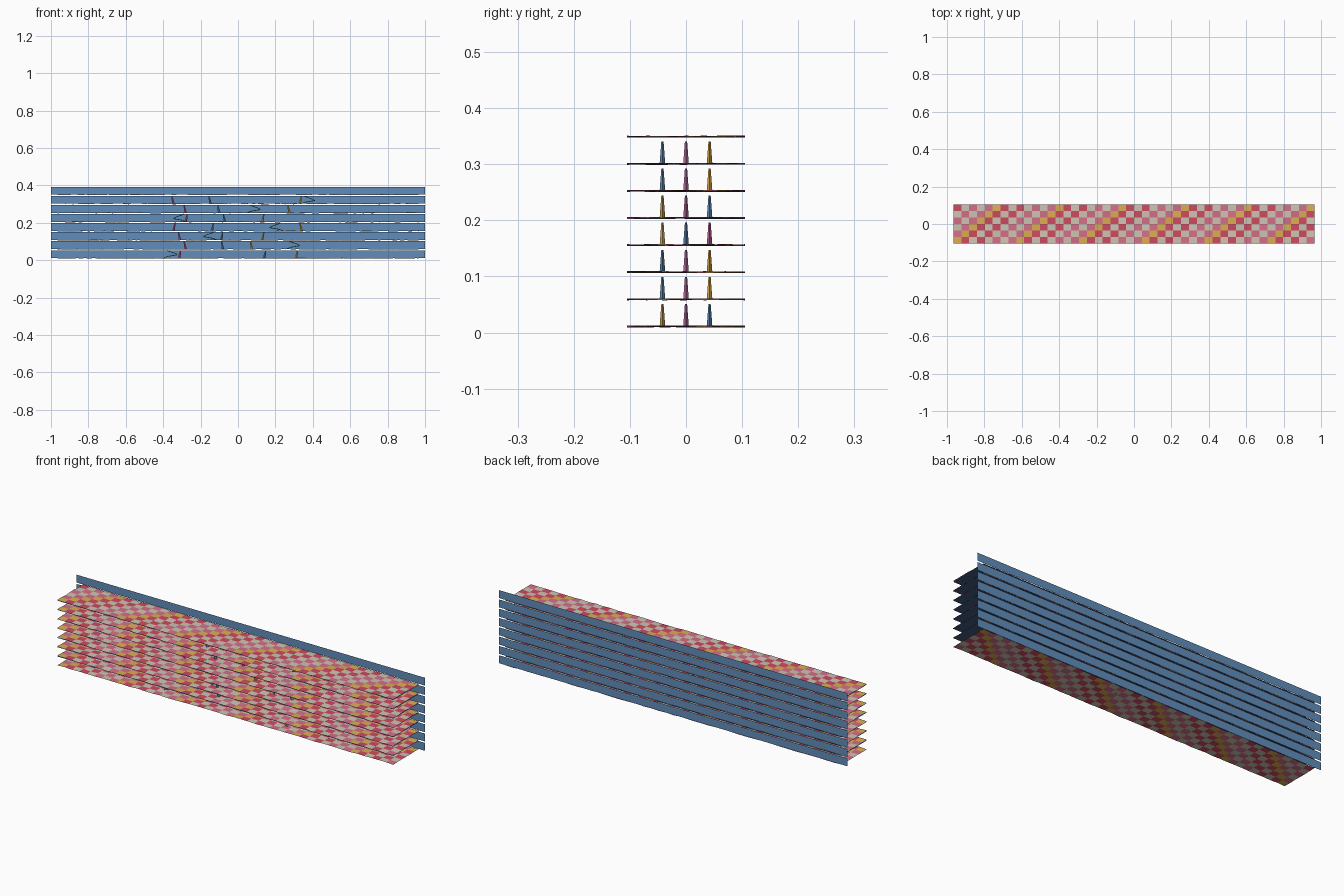
import bpy, bmesh, math, random
from mathutils import Vector

if "Cube" in bpy.data.objects:
    bpy.data.objects.remove(bpy.data.objects["Cube"])

random.seed(4)
STEP, BASE = 0.0483, 0.011
HX, HY = 0.965, 0.105


def mat(name, rgb):
    m = bpy.data.materials.new(name)
    m.diffuse_color = (*rgb, 1)
    m.use_nodes = True
    m.node_tree.nodes["Principled BSDF"].inputs["Base Color"].default_value = m.diffuse_color
    return m


RED = mat("red", (0.62, 0.07, 0.12))
PINK = mat("pink", (0.66, 0.16, 0.25))
CREAM = mat("cream", (0.62, 0.55, 0.45))
GOLD = mat("gold", (0.72, 0.42, 0.09))
BLUE = mat("blue", (0.12, 0.27, 0.50))
NAVY = mat("navy", (0.05, 0.10, 0.22))
GREEN = mat("green", (0.06, 0.18, 0.08))
MAGENTA = mat("magenta", (0.55, 0.15, 0.35))


def finish(name, bm, mats):
    me = bpy.data.meshes.new(name)
    bm.to_mesh(me)
    bm.free()
    for m in mats:
        me.materials.append(m)
    ob = bpy.data.objects.new(name, me)
    bpy.context.collection.objects.link(ob)
    return ob


def sheet(name, corners, m):
    bm = bmesh.new()
    bm.faces.new([bm.verts.new(c) for c in corners])
    return finish(name, bm, [m])


# slightly uneven checkered floor
def floor(name, z, nx=46, ny=6):
    bm = bmesh.new()
    grid = [[bm.verts.new((-HX + 2 * HX * i / nx, -HY + 2 * HY * j / ny,
                           z + random.uniform(-0.0018, 0.0018)))
             for j in range(ny + 1)] for i in range(nx + 1)]
    for i in range(nx):
        for j in range(ny):
            f = bm.faces.new((grid[i][j], grid[i + 1][j],
                              grid[i + 1][j + 1], grid[i][j + 1]))
            band = (i - j) % 8
            if (i + j) % 2:
                f.material_index = 1 if band > 4 else 0
            else:
                f.material_index = 3 if band < 2 else 2
    return finish(name, bm, [RED, PINK, CREAM, GOLD])


# thin tapered upright post, leaning a little sideways
def spike(name, x, y, z, lean, m):
    bm = bmesh.new()
    bmesh.ops.create_cone(bm, cap_ends=True, segments=4, radius1=0.005,
                          radius2=0.002, depth=0.04)
    for v in bm.verts:
        v.co.x = v.co.x * 1.5 + (lean if v.co.z > 0 else 0)
    bmesh.ops.translate(bm, verts=bm.verts, vec=(x, y, z + 0.02))
    return finish(name, bm, [m])


# flat zigzag ribbon lying in a 45 degree plane
def ribbon(name, x, z, flip):
    pts = [(-0.035, 0.002), (-0.012, 0.010), (0.036, 0.018),
           (0.022, 0.026), (-0.020, 0.041)]
    bm = bmesh.new()
    rows = []
    for px, h in pts:
        rows.append([bm.verts.new((x + flip * px, -0.042 + h + d, z + h + d))
                     for d in (-0.002, 0.002)])
    for a, b in zip(rows, rows[1:]):
        bm.faces.new((a[0], b[0], b[1], a[1]))
    return finish(name, bm, [GREEN])


# posts and ribbon centre on each level, from the bottom up
LEVELS = [((-0.315, 0.14, 0.31), -0.36, 1),
          ((-0.28, -0.08, 0.075), 0.295, 1),
          ((-0.31, -0.09, 0.13), -0.15, -1),
          ((-0.345, -0.14, 0.34), 0.205, -1),
          ((-0.28, -0.07, 0.13), -0.31, -1),
          ((-0.28, -0.10, 0.275), 0.085, 1),
          ((-0.345, -0.147, 0.33), 0.375, 1)]

for k in range(8):
    z = BASE + STEP * k
    floor(f"floor_{k}", z)
    # back wall strip
    sheet(f"back_strip_{k}", [(-1, HY, z + 0.001), (1, HY, z + 0.001),
                              (1, HY, z + 0.042), (-1, HY, z + 0.042)], BLUE)
    if k:
        # dark lining under each upper floor
        sheet(f"ceiling_{k}", [(-HX, -HY, z - 0.003), (-HX, HY, z - 0.003),
                               (HX, HY, z - 0.003), (HX, -HY, z - 0.003)], NAVY)
    if k < 7:
        xs, rx, flip = LEVELS[k]
        ys = [-0.042, 0.0, 0.042]
        random.shuffle(ys)
        for n, (x, y) in enumerate(zip(xs, ys)):
            spike(f"post_{k}_{n}", x, y, z, random.choice((-0.008, 0.008)),
                  (MAGENTA, BLUE, GOLD)[n])
        ribbon(f"ribbon_{k}", rx, z, flip)
